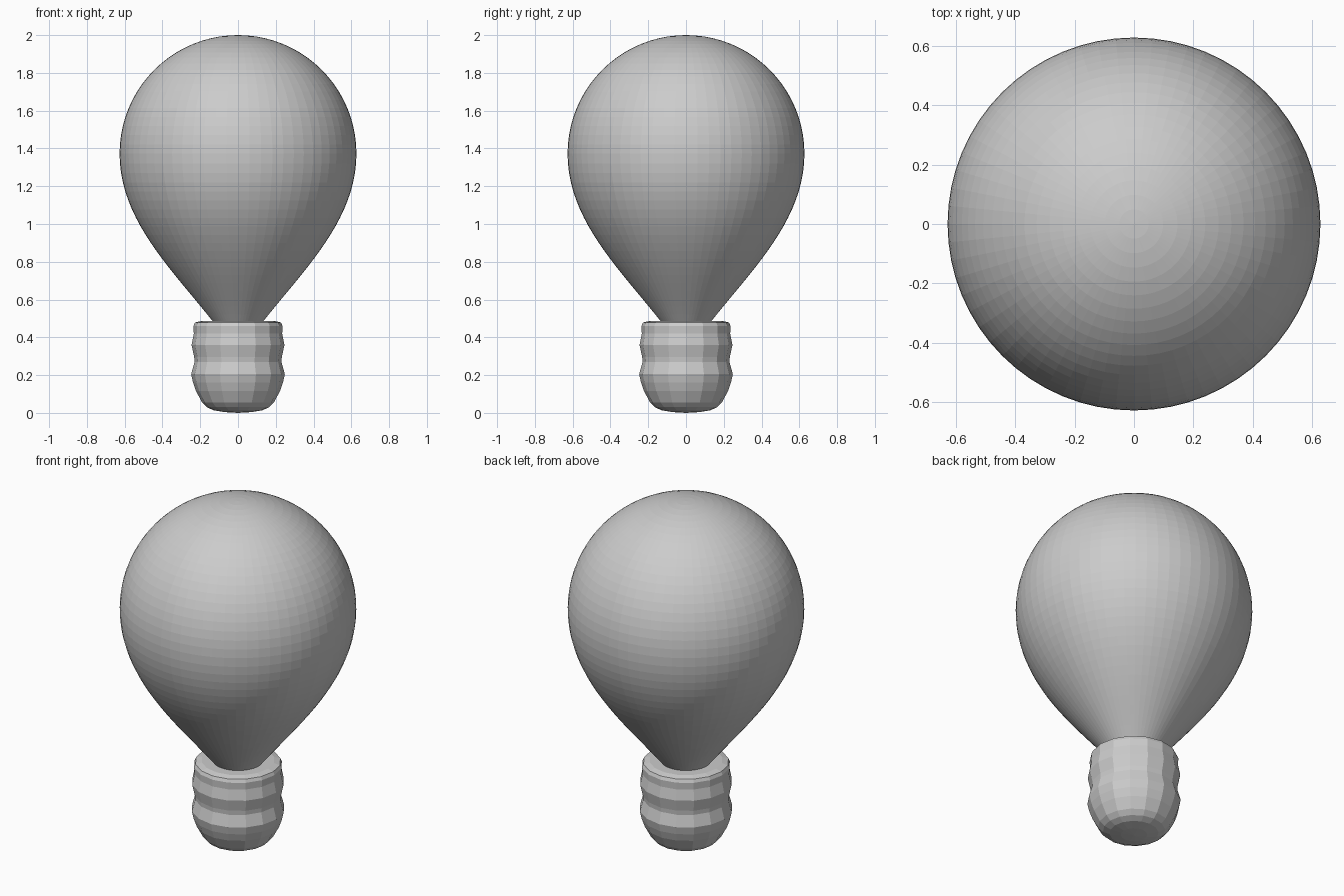
import bpy, bmesh
from math import sin, cos, pi

if "Cube" in bpy.data.objects:
    bpy.data.objects.remove(bpy.data.objects["Cube"])


def lathe(name, profile, sides):
    """Revolve (radius, z) points, listed bottom to top, around the z axis."""
    bm = bmesh.new()
    rings = []
    for r, z in profile:
        count = 1 if r < 1e-4 else sides
        rings.append([bm.verts.new((r * cos(2 * pi * i / sides), r * sin(2 * pi * i / sides), z))
                      for i in range(count)])
    for a, b in zip(rings, rings[1:]):
        for i in range(sides):
            j = (i + 1) % sides
            if len(a) == 1:
                bm.faces.new((a[0], b[j], b[i]))
            elif len(b) == 1:
                bm.faces.new((a[i], a[j], b[0]))
            else:
                bm.faces.new((a[i], a[j], b[j], b[i]))
    bmesh.ops.recalc_face_normals(bm, faces=bm.faces)
    mesh = bpy.data.meshes.new(name)
    bm.to_mesh(mesh)
    bm.free()
    obj = bpy.data.objects.new(name, mesh)
    bpy.context.collection.objects.link(obj)
    return obj


def bezier(p0, p1, p2, p3, t):
    u = 1 - t
    return tuple(u**3 * a + 3 * u * u * t * b + 3 * u * t * t * c + t**3 * d
                 for a, b, c, d in zip(p0, p1, p2, p3))


# Glass bulb: tapering neck below, hemisphere above
R, CZ = 0.627, 1.373
neck = [bezier((0.13, 0.48), (0.35, 0.76), (R, 1.02), (R, CZ), i / 20) for i in range(20)]
dome = [(R * cos(pi / 2 * i / 20), CZ + R * sin(pi / 2 * i / 20)) for i in range(21)]
lathe("glass_bulb", [(0, 0.48)] + neck + dome, 64)

# Screw cap: rounded bottom, two thread ridges and a flat rim
cap = [(0, 0.0), (0.07, 0.004), (0.13, 0.014), (0.165, 0.03), (0.19, 0.055),
       (0.222, 0.115), (0.238, 0.16), (0.248, 0.205), (0.23, 0.27), (0.232, 0.295),
       (0.246, 0.36), (0.234, 0.42), (0.236, 0.46), (0.228, 0.478), (0.195, 0.487), (0, 0.487)]
lathe("screw_cap", cap, 16)
